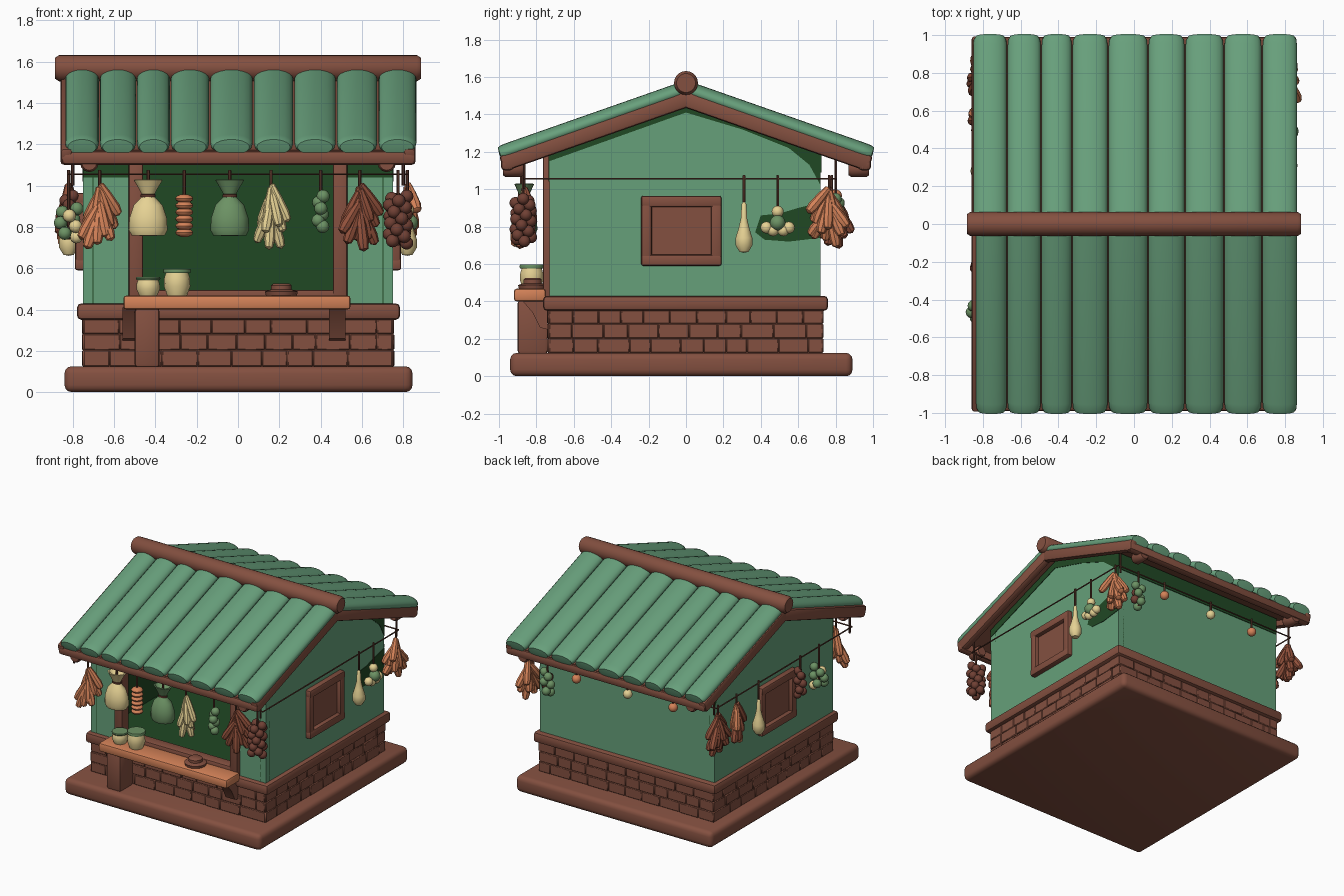
import bpy, bmesh, math, random
from mathutils import Matrix, Vector

if "Cube" in bpy.data.objects:
    bpy.data.objects.remove(bpy.data.objects["Cube"])
random.seed(4)

# ---- colours ----
def lin(c):
    c /= 255
    return c / 12.92 if c <= .04045 else ((c + .055) / 1.055) ** 2.4
COL = {'wall_green': (102, 160, 122), 'tile_green': (104, 160, 124), 'wood_brown': (132, 80, 64),
       'deep_green': (32, 72, 36), 'orange': (212, 130, 88), 'cream': (230, 210, 148),
       'sack_green': (108, 146, 100), 'dark_brown': (112, 64, 52), 'rope_brown': (92, 56, 44),
       'pepper_brown': (148, 82, 60)}
KEYS = list(COL)
MATS = []
for k in KEYS:
    m = bpy.data.materials.new(k)
    m.diffuse_color = (*[lin(c) for c in COL[k]], 1)
    m.use_nodes = True
    m.node_tree.nodes["Principled BSDF"].inputs["Base Color"].default_value = m.diffuse_color
    MATS.append(m)

# ---- helpers ----
def finish(bm, name):
    bmesh.ops.recalc_face_normals(bm, faces=bm.faces)
    me = bpy.data.meshes.new(name)
    bm.to_mesh(me)
    bm.free()
    for m in MATS:
        me.materials.append(m)
    bpy.context.collection.objects.link(bpy.data.objects.new(name, me))

def paint(verts, mat):
    for f in {f for v in verts for f in v.link_faces}:
        f.material_index = KEYS.index(mat)

def box(bm, lo, hi, mat, bev=0, R=None, seg=2):
    lo, hi = Vector(lo), Vector(hi)
    M = Matrix.Translation((lo + hi) / 2) @ (R or Matrix()) @ Matrix.Diagonal((*(hi - lo), 1))
    vs = bmesh.ops.create_cube(bm, size=1, matrix=M)['verts']
    paint(vs, mat)
    if bev:
        es = list({e for v in vs for e in v.link_edges})
        bmesh.ops.bevel(bm, geom=es, offset=bev, offset_type='OFFSET', segments=seg, profile=.5,
                        affect='EDGES', material=KEYS.index(mat))

def part(name, *args, **kw):
    bm = bmesh.new()
    box(bm, *args, **kw)
    finish(bm, name)

def prism(bm, prof, x0, x1, mat):
    a, b = [[bm.verts.new((x, y, z)) for y, z in prof] for x in (x0, x1)]
    n = len(prof)
    fs = [bm.faces.new(a), bm.faces.new(b[::-1])]
    fs += [bm.faces.new((a[i], a[(i + 1) % n], b[(i + 1) % n], b[i])) for i in range(n)]
    for f in fs:
        f.material_index = KEYS.index(mat)

def lathe(bm, prof, M, mat, n=14):
    rings = []
    for r, z in prof:
        k = n if r > 0 else 1
        rings.append([bm.verts.new(M @ Vector((r * math.cos(math.tau * i / k), r * math.sin(math.tau * i / k), z))) for i in range(k)])
    for a, b in zip(rings, rings[1:]):
        for i in range(n):
            q = [a[i % len(a)], a[(i + 1) % len(a)], b[(i + 1) % len(b)], b[i % len(b)]]
            bm.faces.new(list(dict.fromkeys(q))).material_index = KEYS.index(mat)

def ball(bm, c, r, mat, sz=1):
    M = Matrix.Translation(c) @ Matrix.Diagonal((r, r, r * sz, 1))
    paint(bmesh.ops.create_uvsphere(bm, u_segments=12, v_segments=8, radius=1, matrix=M)['verts'], mat)

def rod(bm, p, q, r, mat, n=8):
    p, q = Vector(p), Vector(q)
    M = Matrix.Translation(p) @ (q - p).to_track_quat('Z', 'Y').to_matrix().to_4x4()
    L = (q - p).length
    lathe(bm, [(0, 0), (r * .8, 0), (r, r * .3), (r, L - r * .3), (r * .8, L), (0, L)], M, mat, n)

# ---- base, bricks, trim ----
part('base_slab', (-.84, -.94, 0), (.845, .89, .125), 'wood_brown', .035, seg=3)
bm = bmesh.new()
box(bm, (-.745, -.73, .1), (.745, .72, .38), 'wood_brown')
for row in range(3):
    z = .125 + row * .078
    for side in range(4):
        a, end = -.748, .748
        while a < end - .01:
            b = a + random.uniform(.11, .18)
            b = end if end - b < .07 else b
            o, t = random.uniform(0, .007), .075
            if side < 2:
                s = -.737 - o if side == 0 else .728 - t + o
                box(bm, (a, s, z), (b, s + t, z + .078), 'wood_brown', .005, seg=1)
            else:
                s = -.75 - o if side == 2 else .75 - t + o
                box(bm, (s, a * .98, z), (s + t, b * .98, z + .078), 'wood_brown', .005, seg=1)
            a = b
finish(bm, 'brick_plinth')
part('plinth_trim', (-.78, -.765, .35), (.785, .76, .43), 'wood_brown', .022)

# ---- walls: green outside, deep green inside ----
bm = bmesh.new()
GABLE = [(-.73, .42), (.72, .42), (.72, 1.215), (0, 1.465), (-.73, 1.21)]
for s in (-1, 1):
    prism(bm, GABLE, s * .75, s * .705, 'wall_green')
    prism(bm, GABLE, s * .705, s * .70, 'deep_green')
finish(bm, 'gable_walls')
bm = bmesh.new()
box(bm, (-.75, .675, .42), (.75, .72, 1.22), 'wall_green')
box(bm, (-.70, .668, .42), (.70, .676, 1.22), 'deep_green')
box(bm, (-.70, -.68, .42), (.70, .67, .436), 'deep_green')
finish(bm, 'back_wall_and_floor')
bm = bmesh.new()
for s in (-1, 1):
    xs = sorted((s * .5, s * .75))
    box(bm, (xs[0], -.73, .42), (xs[1], -.685, 1.21), 'wall_green')
    box(bm, (xs[0], -.686, .42), (xs[1], -.678, 1.21), 'deep_green')
box(bm, (-.5, -.73, 1.1), (.5, -.68, 1.21), 'deep_green')
finish(bm, 'front_wall')

# ---- deep green bands under the eaves ----
bm = bmesh.new()
box(bm, (-.75, .715, 1.09), (.75, .725, 1.22), 'deep_green')
for s in (-1, 1):
    xs = sorted((s * .53, s * .75))
    box(bm, (xs[0], -.735, 1.04), (xs[1], -.725, 1.21), 'deep_green')
    prism(bm, [(-.73, 1.15), (0, 1.41), (.3, 1.32), (.55, 1.22), (.66, 1.13), (.72, 1.02), (.72, 1.215), (0, 1.465), (-.73, 1.21)],
          s * .746, s * .754, 'deep_green')
prism(bm, [(.37, .77), (.42, .73), (.55, .72), (.72, .74), (.72, .93), (.6, .9), (.5, .87), (.4, .86)], .746, .754, 'deep_green')
finish(bm, 'eave_bands')

# ---- opening frame ----
bm = bmesh.new()
for s in (-1, 1):
    box(bm, (s * .495 - .035, -.765, .42), (s * .495 + .035, -.68, 1.2), 'wood_brown', .012)
box(bm, (-.5, -.76, .43), (.5, -.67, .495), 'wood_brown', .012)
finish(bm, 'opening_posts_and_sill')

# ---- side windows ----
for s, nm in ((-1, 'left'), (1, 'right')):
    bm = bmesh.new()
    def slab(y0, y1, z0, z1, x0, x1, bv):
        xs = sorted((s * x0, s * x1))
        box(bm, (xs[0], y0, z0), (xs[1], y1, z1), 'wood_brown', bv)
    slab(-.24, .19, .59, .65, .72, .79, .012)
    slab(-.24, .19, .905, .965, .72, .79, .012)
    slab(-.24, -.183, .6, .955, .72, .788, .012)
    slab(.133, .19, .6, .955, .72, .788, .012)
    slab(-.2, .15, .63, .92, .72, .757, 0)
    finish(bm, nm + '_window')

# ---- roof ----
TILES = [(-.85, -.675), (-.668, -.495), (-.488, -.331), (-.324, -.141), (-.133, .07),
         (.078, .266), (.274, .472), (.48, .673), (.682, .862)]
ang = math.atan(.35)
tiles, frame = bmesh.new(), bmesh.new()
for s in (-1, 1):
    d = Vector((0, s * .965, -.338)).normalized()
    X = Vector((1, 0, 0))
    R = Matrix((X, d.cross(X), d)).transposed().to_4x4()
    for a, b in TILES:
        a = -.835 if s < 0 and a < -.8 else a
        L = 1.03
        M = Matrix.Translation(((a + b) / 2, s * .512, 1.355)) @ R @ Matrix.Diagonal(((b - a) / 2 + .001, .046, 1, 1))
        lathe(tiles, [(0, -L / 2), (.95, -L / 2), (1, -L / 2 + .03), (1, L / 2 - .06), (.97, L / 2 - .025),
                      (.85, L / 2 - .005), (0, L / 2)], M, 'tile_green', 20)
    Rx = Matrix.Rotation(-s * ang, 4, 'X')
    box(frame, (-.835, s * .485 - .515, 1.313), (.835, s * .485 + .515, 1.343), 'wood_brown', R=Rx)
    for x in (-.83, .83):
        box(frame, (x - .03, s * .485 - .53, 1.267), (x + .03, s * .485 + .53, 1.355), 'wood_brown', .018, R=Rx)
    box(frame, (-.855, s * .955 - .035, 1.1), (.86, s * .955 + .035, 1.17), 'wood_brown', .022)
    for x in (-.72, .72):
        rod(frame, (x, s * .87, 1.11), (x, s * .978, 1.11), .045, 'wood_brown', 12)
finish(tiles, 'roof_tiles')
finish(frame, 'roof_frame')
bm = bmesh.new()
rod(bm, (-.885, 0, 1.568), (.885, 0, 1.568), .064, 'wood_brown', 20)
finish(bm, 'ridge_beam')

# ---- counter ----
part('counter_top', (-.555, -.92, .4), (.545, -.75, .468), 'orange', .015)
part('counter_leg', (-.5, -.9, .12), (-.38, -.74, .405), 'wood_brown', .015)
bm = bmesh.new()
for sx in (-.52, .48):
    prism(bm, [(-.74, .25), (-.78, .26), (-.82, .34), (-.88, .41), (-.74, .41)], sx - .04, sx + .04, 'wood_brown')
finish(bm, 'counter_brackets')
for nm, x, r, h in (('small_jar', -.435, .057, .09), ('large_jar', -.295, .064, .13)):
    bm = bmesh.new()
    M = Matrix.Translation((x, -.825, .467))
    lathe(bm, [(0, 0), (r * .75, 0), (r, h * .35), (r * .98, h * .65), (r * .85, h * .86), (0, h * .86)], M, 'cream')
    lathe(bm, [(0, h * .84), (r, h * .84), (r * 1.05, h * .92), (r, h), (0, h)], M, 'sack_green')
    finish(bm, nm)
bm = bmesh.new()
lathe(bm, [(0, 0), (.075, 0), (.08, .02), (.05, .03), (.05, .05), (.04, .058), (0, .058)],
      Matrix.Translation((.21, -.82, .467)), 'wood_brown')
finish(bm, 'bowl')

# ---- rope around the hut ----
RX, RY, BY, RZ = .82, .865, .80, 1.055
bm = bmesh.new()
for s, y in ((-1, -RY), (1, BY)):
    rod(bm, (-RX, y, RZ), (RX, y, RZ), .005, 'rope_brown', 6)
    rod(bm, (s * RX, -RY, RZ), (s * RX, BY, RZ), .005, 'rope_brown', 6)
    for x in (-.8, .8):
        rod(bm, (x, y, 1.0), (x, y, 1.2), .008, 'rope_brown', 6)
finish(bm, 'rope')

# ---- hanging goods ----
def cord(bm, x, y, z):
    rod(bm, (x, y, z), (x, y, 1.075), .008, 'rope_brown', 6)

def bunch(name, x, y, mats, axis, n=12, spread=.55, r=.029):
    bm = bmesh.new()
    cord(bm, x, y, .95)
    for i in range(n):
        t = i / (n - 1)
        a = spread * (2 * ((i * .618) % 1) - 1)
        L = .19 + random.uniform(-.02, .02)
        R = Matrix.Rotation(a, 4, axis) @ Matrix.Rotation(random.uniform(-.28, .28), 4, 'X' if axis == 'Y' else 'Y')
        M = Matrix.Translation((x, y, 1.01 - .13 * t)) @ R
        lathe(bm, [(0, 0), (r * .6, -.008), (r * .85, -L * .35), (r, -L * .75), (r * .75, -L * .94), (0, -L)], M, mats[i % len(mats)], 8)
    finish(bm, name)

def beads(name, x, y, mats, top, bot, r, ring, n):
    bm = bmesh.new()
    cord(bm, x, y, bot + .02)
    for i in range(n):
        a = i * 2.4
        z = top - r + (bot + 2 * r - top) * i / (n - 1)
        ball(bm, (x + ring * math.cos(a), y + ring * math.sin(a), z), r, mats[i % len(mats)])
    finish(bm, name)

def sack(name, x, mat):
    bm = bmesh.new()
    cord(bm, x, -RY, .95)
    M = Matrix.Translation((x, -RY, .755)) @ Matrix.Diagonal((1, .75, 1, 1))
    lathe(bm, [(0, 0), (.08, .004), (.094, .03), (.09, .09), (.07, .15), (.027, .195), (.045, .23),
               (.07, .272), (.06, .275), (0, .2)], M, mat, 16)
    lathe(bm, [(.026, .185), (.036, .19), (.036, .202), (.026, .205)], M, 'rope_brown', 12)
    finish(bm, name)

def gourd(name, x, y):
    bm = bmesh.new()
    cord(bm, x, y, .93)
    lathe(bm, [(0, 0), (.025, .005), (.046, .04), (.046, .08), (.03, .13), (.018, .18), (.013, .26), (0, .28)],
          Matrix.Translation((x, y, .66)), 'cream')
    finish(bm, name)

bunch('front_orange_bunch', -.67, -.88, ['orange'], 'Y')
sack('cream_sack', -.435, 'cream')
bm = bmesh.new()
cord(bm, -.26, -RY, .8)
for i in range(6):
    ball(bm, (-.26, -RY, .772 + i * .033), .043, 'orange', .5)
finish(bm, 'dried_slices')
sack('green_sack', -.04, 'sack_green')
bunch('front_cream_bunch', .16, -RY, ['cream'], 'Y', 11, .42, .026)
beads('front_green_beads', .4, -RY, ['sack_green'], .98, .77, .032, .012, 6)
bunch('front_brown_bunch', .59, -RY, ['pepper_brown'], 'Y', 13, .6)
beads('front_onion_cluster', .775, -.87, ['dark_brown'], .98, .69, .032, .042, 22)

gourd('right_gourd', RX, .31)
bm = bmesh.new()
cord(bm, RX, .49, .85)
ball(bm, (RX + .01, .49, .82), .042, 'sack_green')
for dy, dz in ((-.06, .795), (.06, .795), (0, .88), (-.025, .78), (.03, .78)):
    ball(bm, (RX, .49 + dy, dz), .032, 'cream')
finish(bm, 'right_garlic_cluster')
bunch('right_orange_bunch', RX, .765, ['orange'], 'X', 15, .7)

bunch('left_corner_bunch', -.82, .78, ['pepper_brown'], 'X', 15, .65)
bunch('left_brown_bunch', -RX, .55, ['pepper_brown', 'orange'], 'X', 10, .4)
gourd('left_gourd', -RX, .28)
beads('left_brown_beads', -RX, -.23, ['dark_brown'], .98, .74, .03, .02, 9)
beads('left_green_cluster', -RX, -.46, ['sack_green', 'sack_green', 'cream'], .92, .72, .032, .04, 9)

beads('back_green_beads', .63, BY, ['sack_green', 'sack_green', 'dark_brown'], .98, .76, .032, .025, 8)
for i, (x, mat) in enumerate(((.38, 'orange'), (-.06, 'cream'), (-.45, 'orange'))):
    bm = bmesh.new()
    cord(bm, x, BY, .98)
    ball(bm, (x, BY, .965), .034, mat)
    finish(bm, 'back_fruit_%d' % (i + 1))

# ---- smooth shading with sharp edges kept ----
for ob in bpy.data.objects:
    ob.select_set(True)
    bpy.context.view_layer.objects.active = ob
bpy.ops.object.shade_smooth_by_angle(angle=math.radians(40))
